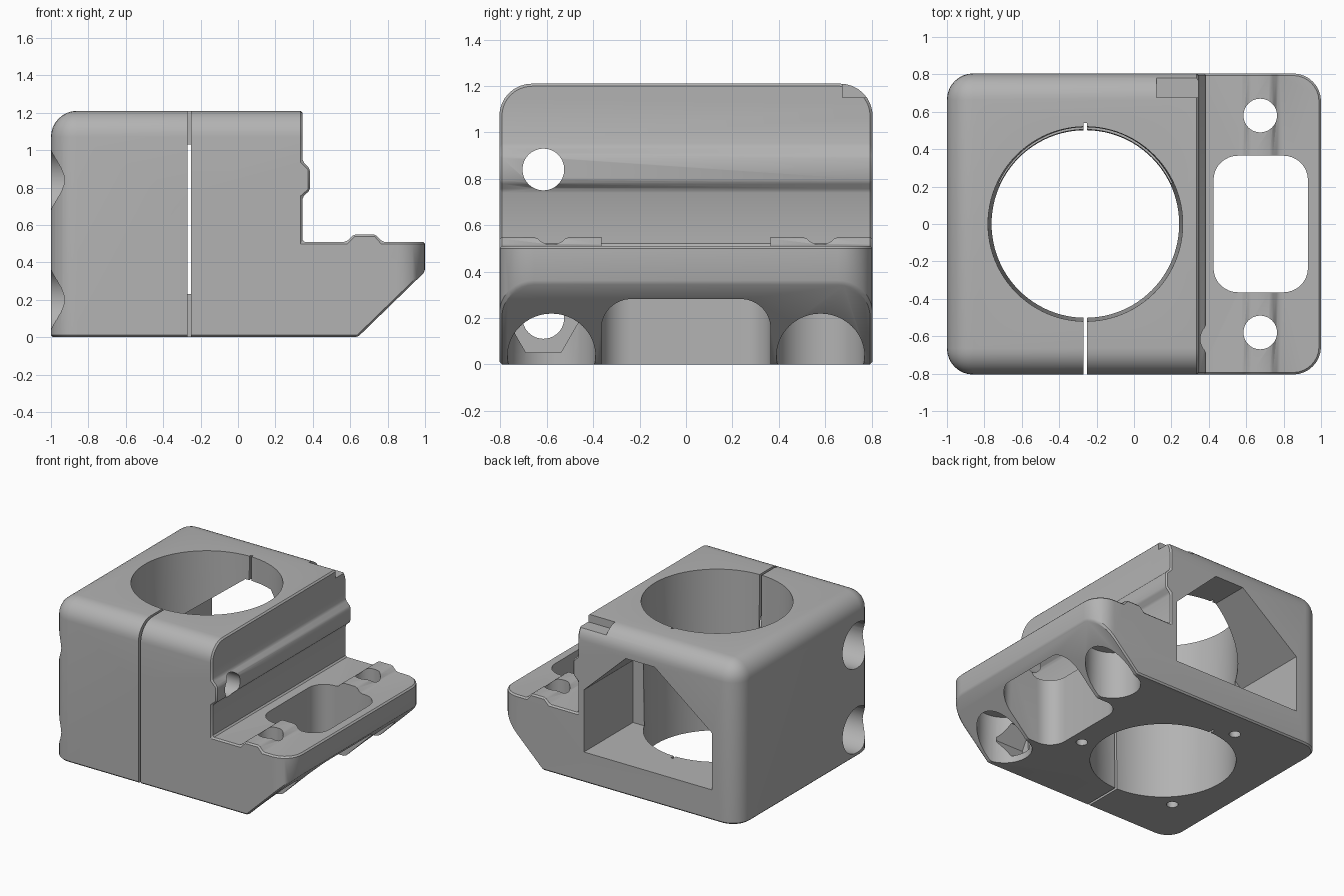
import bpy, bmesh, math
from mathutils import Matrix, Vector

if "Cube" in bpy.data.objects:
    bpy.data.objects.remove(bpy.data.objects["Cube"], do_unlink=True)

grey = bpy.data.materials.new("plain grey")
grey.use_nodes = True
grey.diffuse_color = (0.45, 0.45, 0.45, 1)
grey.node_tree.nodes["Principled BSDF"].inputs["Base Color"].default_value = (0.45, 0.45, 0.45, 1)


def make_object(name, bm):
    bmesh.ops.recalc_face_normals(bm, faces=bm.faces)
    mesh = bpy.data.meshes.new(name)
    bm.to_mesh(mesh)
    bm.free()
    mesh.materials.append(grey)
    obj = bpy.data.objects.new(name, mesh)
    bpy.context.collection.objects.link(obj)
    return obj


def prism(points, axis, start, end):
    """Extrude a closed outline along one axis; returns a bmesh."""
    place = {"y": lambda p: (p[0], start, p[1]), "z": lambda p: (p[0], p[1], start)}[axis]
    direction = {"y": Vector((0, 1, 0)), "z": Vector((0, 0, 1))}[axis]
    bm = bmesh.new()
    face = bm.faces.new([bm.verts.new(place(p)) for p in points])
    result = bmesh.ops.extrude_face_region(bm, geom=[face])
    verts = [v for v in result["geom"] if isinstance(v, bmesh.types.BMVert)]
    bmesh.ops.translate(bm, verts=verts, vec=direction * (end - start))
    return bm


def rounded_rect(x0, x1, y0, y1, r, steps=8):
    points = []
    corners = [(x1 - r, y1 - r), (x0 + r, y1 - r), (x0 + r, y0 + r), (x1 - r, y0 + r)]
    for quarter, (cx, cy) in enumerate(corners):
        for i in range(steps + 1):
            a = math.pi / 2 * (quarter + i / steps)
            points.append((cx + r * math.cos(a), cy + r * math.sin(a)))
    return points


def rod(axis, start, end, u, v, r, r2=None, sides=48):
    """Cylinder or cone along x (u=y, v=z) or z (u=x, v=y)."""
    bm = bmesh.new()
    mid = (start + end) / 2
    if axis == "x":
        matrix = Matrix.Translation((mid, u, v)) @ Matrix.Rotation(math.pi / 2, 4, "Y")
    else:
        matrix = Matrix.Translation((u, v, mid))
    bmesh.ops.create_cone(bm, cap_ends=True, segments=sides, radius1=r,
                          radius2=r if r2 is None else r2, depth=end - start, matrix=matrix)
    return bm


def box(x0, x1, y0, y1, z0, z1):
    return prism([(x0, y0), (x1, y0), (x1, y1), (x0, y1)], "z", z0, z1)


def apply_modifier(obj, mod):
    bpy.context.view_layer.objects.active = obj
    bpy.ops.object.modifier_apply(modifier=mod.name)


def combine(obj, bm, operation="DIFFERENCE"):
    cutter = make_object("cutter", bm)
    cutter.hide_render = True
    mod = obj.modifiers.new("cut", "BOOLEAN")
    mod.operation = operation
    mod.solver = "EXACT"
    mod.object = cutter
    apply_modifier(obj, mod)
    bpy.data.objects.remove(cutter, do_unlink=True)


# Side outline: clamp block, wall rib, stepped tongue with ridge and sloped nose
WALL, DECK, TOP, HALF = 0.345, 0.51, 1.21, 0.805
outline = [(-1, 0), (0.64, 0), (1, 0.35), (1, DECK),
           (0.77, DECK), (0.735, 0.55), (0.62, 0.55), (0.58, DECK), (WALL, DECK),
           (WALL, 0.75), (0.385, 0.785), (0.385, 0.9), (WALL, 0.94), (WALL, TOP), (-1, TOP)]
bm = prism(outline, "y", -HALF, HALF)


# Generous rounding on the block's outer vertical and top edges
def is_round(edge):
    a, b = (v.co for v in edge.verts)
    on_left = a.x < -0.99 and b.x < -0.99
    on_top = a.z > TOP - 0.01 and b.z > TOP - 0.01
    along_y = abs(a.y - b.y) > 0.1
    return (on_left and not along_y) or (on_top and (on_left or not along_y))


bmesh.ops.bevel(bm, geom=[e for e in bm.edges if is_round(e)], offset=0.14,
                segments=8, profile=0.5, affect="EDGES")
body = make_object("clamp_body", bm)

# Rounded nose corners, then a fine chamfer on crisp edges
combine(body, prism(rounded_rect(-2, 1, -HALF, HALF, 0.15), "z", -1, 2), "INTERSECT")
chamfer = body.modifiers.new("chamfer", "BEVEL")
chamfer.width = 0.011
chamfer.segments = 1
chamfer.limit_method = "ANGLE"
chamfer.angle_limit = math.radians(40)
apply_modifier(body, chamfer)

# Main bore, front clamp slit and small rear relief
BORE_X = -0.26
combine(body, rod("z", -0.1, 1.3, BORE_X, 0, 0.5, 0.522, 96))
combine(body, box(BORE_X - 0.009, BORE_X + 0.009, -1, -0.4, -0.1, 1.4))
combine(body, box(BORE_X - 0.009, BORE_X + 0.009, 0.4, 0.54, -0.1, 1.4))

# Rear window opening into the bore
window = [(-0.78, 0.23), (0.29, 0.23), (0.29, 0.7), (-0.06, 1.03), (-0.3, 1.03), (-0.78, 0.66)]
combine(body, prism(window, "y", 0.22, 1))

# Rectangular pocket through the tongue
combine(body, prism(rounded_rect(0.425, 0.93, -0.365, 0.365, 0.13), "z", -0.1, 0.7))

# Vertical tongue screws with wide recesses below
for side in (-1, 1):
    combine(body, rod("z", -0.1, 0.7, 0.675, side * 0.58, 0.09))
    combine(body, rod("z", -0.1, 0.36, 0.675, side * 0.58, 0.19))

# Clamp screws across the slit, with head recesses and a nut trap
SCREW_Y = -0.615
for height, end in ((0.84, 0.6), (0.2, 0.6)):
    combine(body, rod("x", -1.2, end, SCREW_Y, height, 0.09))
    combine(body, rod("x", -1.2, -0.72, SCREW_Y, height, 0.172))
combine(body, rod("x", 0.36, 0.6, SCREW_Y, 0.18, 0.15, sides=6))

# Three small mounting holes around the bore underneath
for i in range(3):
    a = math.radians(-16 + 120 * i)
    combine(body, rod("z", -0.1, 0.2, BORE_X + 0.61 * math.cos(a), 0.61 * math.sin(a), 0.04, sides=24))

# Locating notch on the rear top edge
combine(body, box(0.12, 0.5, 0.675, 1, 1.15, 1.4))

body.select_set(True)
bpy.context.view_layer.objects.active = body
bpy.ops.object.shade_smooth_by_angle(angle=math.radians(30))
